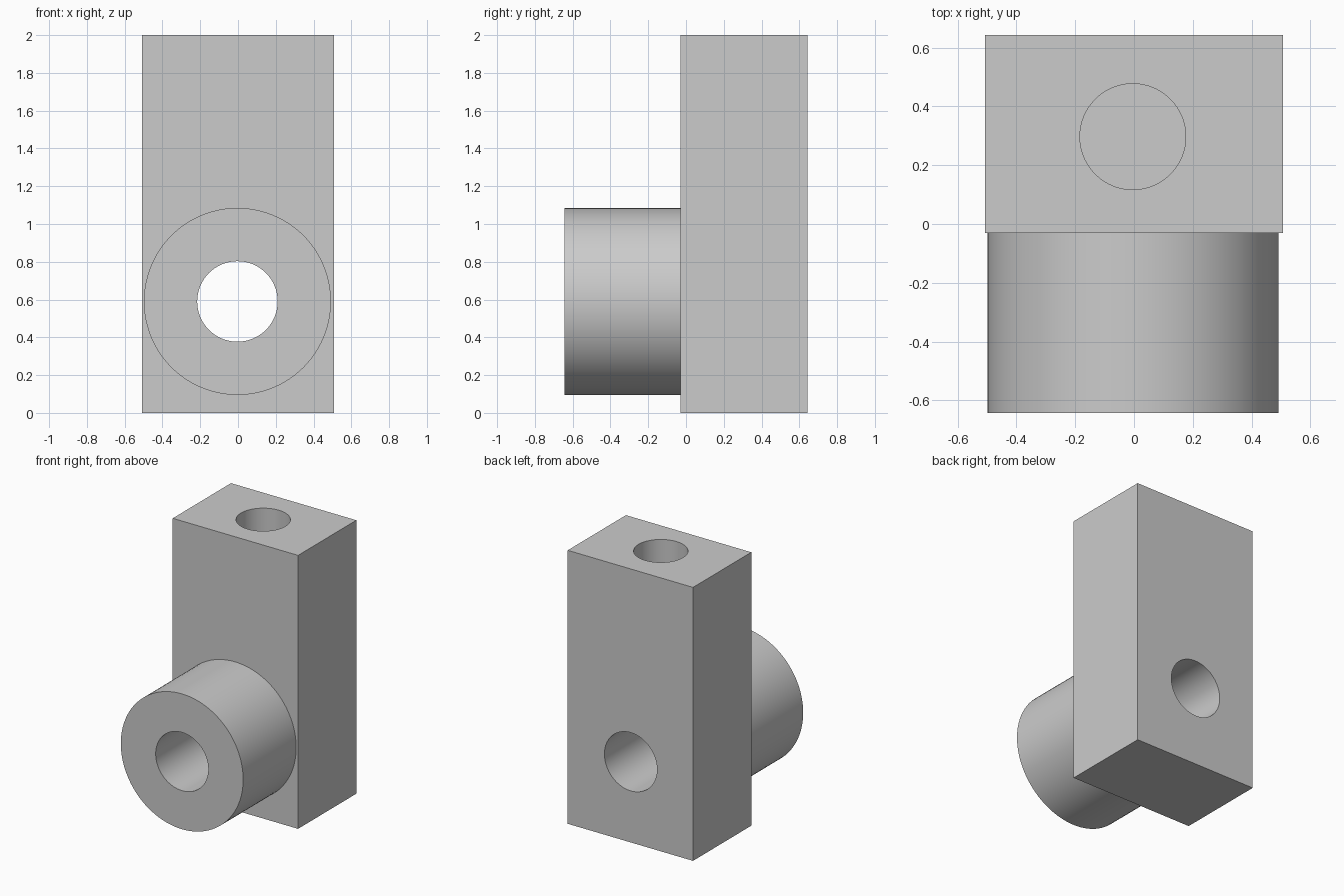
import bpy
import math

cube = bpy.data.objects.get("Cube")
if cube:
    bpy.data.objects.remove(cube, do_unlink=True)

grey = bpy.data.materials.new("plain grey")
grey.use_nodes = True
colour = (0.6, 0.6, 0.6, 1)
grey.diffuse_color = colour
grey.node_tree.nodes["Principled BSDF"].inputs["Base Color"].default_value = colour

FRONT, FACE, BACK = -0.643, -0.03, 0.643
BORE_Z = 0.59


def cylinder(name, radius, start, end):
    """Cylinder between two points on a line along y or z."""
    along_y = start[1] != end[1]
    bpy.ops.mesh.primitive_cylinder_add(
        vertices=96, radius=radius, depth=math.dist(start, end),
        location=[(a + b) / 2 for a, b in zip(start, end)],
        rotation=(math.pi / 2 if along_y else 0, 0, 0))
    obj = bpy.context.object
    obj.name = name
    obj.data.materials.append(grey)
    return obj


def combine(target, tool, operation):
    """Apply a boolean and discard the tool."""
    tool.hide_render = True
    mod = target.modifiers.new(operation.lower(), "BOOLEAN")
    mod.operation = operation
    mod.solver = "EXACT"
    mod.object = tool
    bpy.context.view_layer.objects.active = target
    bpy.ops.object.modifier_apply(modifier=mod.name)
    bpy.data.objects.remove(tool, do_unlink=True)


# Upright block
bpy.ops.mesh.primitive_cube_add(size=1, location=(0, (FACE + BACK) / 2, 1))
block = bpy.context.object
block.name = "bored_block"
block.scale = (1.014, BACK - FACE, 2)
bpy.ops.object.transform_apply(location=True, rotation=True, scale=True)
block.data.materials.append(grey)

# Round boss on the front, sunk into the block for a clean join
combine(block, cylinder("boss", 0.495, (-0.003, FRONT, BORE_Z),
                        (-0.003, 0.1, BORE_Z)), "UNION")

# Bore through boss and block
combine(block, cylinder("bore_cutter", 0.213, (-0.003, -1, BORE_Z),
                        (-0.003, 1, BORE_Z)), "DIFFERENCE")

# Blind hole in the top
combine(block, cylinder("top_hole_cutter", 0.18, (-0.004, 0.297, 1.2),
                        (-0.004, 0.297, 2.2)), "DIFFERENCE")

bpy.ops.object.select_all(action="DESELECT")
block.select_set(True)
bpy.context.view_layer.objects.active = block
bpy.ops.object.shade_smooth_by_angle(angle=math.radians(30))
